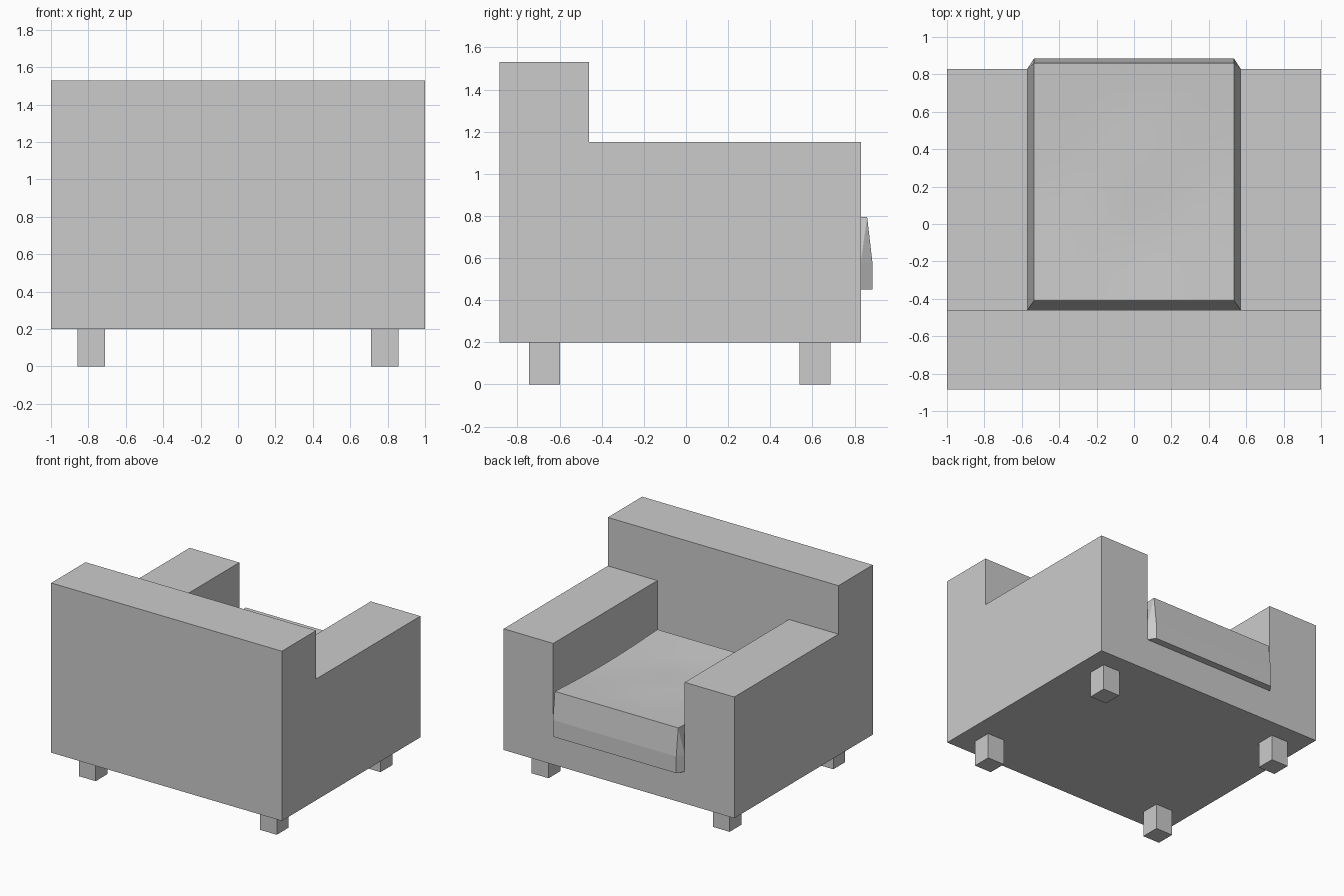
import bpy, bmesh, math

if "Cube" in bpy.data.objects:
    bpy.data.objects.remove(bpy.data.objects["Cube"])

def make_object(name, bm):
    bmesh.ops.recalc_face_normals(bm, faces=bm.faces)
    mesh = bpy.data.meshes.new(name)
    bm.to_mesh(mesh)
    bm.free()
    obj = bpy.data.objects.new(name, mesh)
    bpy.context.collection.objects.link(obj)
    return obj

def box(name, x0, x1, y0, y1, z0, z1):
    bm = bmesh.new()
    bmesh.ops.create_cube(bm, size=1)
    for v in bm.verts:
        v.co.x = x1 if v.co.x > 0 else x0
        v.co.y = y1 if v.co.y > 0 else y0
        v.co.z = z1 if v.co.z > 0 else z0
    return make_object(name, bm)

# Frame: L-shaped side profile extruded across the width
bm = bmesh.new()
profile = [(-0.885, 0.2), (0.83, 0.2), (0.83, 1.15),
           (-0.46, 1.15), (-0.46, 1.53), (-0.885, 1.53)]
face = bm.faces.new([bm.verts.new((-1, y, z)) for y, z in profile])
side = bmesh.ops.extrude_face_region(bm, geom=[face])
bmesh.ops.translate(bm, vec=(2, 0, 0),
                    verts=[g for g in side["geom"] if isinstance(g, bmesh.types.BMVert)])
frame = make_object("armchair_frame", bm)

# Cut the seat opening between the arms
cutter = box("seat_cutter", -0.57, 0.57, -0.46, 1.2, 0.45, 1.9)
cutter.hide_render = True
cut = frame.modifiers.new("seat_opening", "BOOLEAN")
cut.operation = "DIFFERENCE"
cut.solver = "EXACT"
cut.object = cutter
# Bake the cut so the cutter can go
bpy.context.view_layer.update()
baked = bpy.data.meshes.new_from_object(frame.evaluated_get(bpy.context.evaluated_depsgraph_get()))
frame.modifiers.clear()
frame.data = baked
bpy.data.objects.remove(cutter)

# Seat cushion: straight lower band, tapered upper band, softly dented top
bm = bmesh.new()
outline = [(-0.57, -0.46), (0.57, -0.46), (0.57, 0.83),
           (0.535, 0.885), (-0.535, 0.885), (-0.57, 0.83)]
low = [bm.verts.new((x, y, 0.45)) for x, y in outline]
mid = [bm.verts.new((x, y, 0.58)) for x, y in outline]
bm.faces.new(low)
for i in range(6):
    j = (i + 1) % 6
    bm.faces.new((low[i], low[j], mid[j], mid[i]))
N = 10
top = []
for r in range(N + 1):
    row = []
    for c in range(N + 1):
        u, v = c / N, r / N
        dent = math.sin(math.pi * v)
        ripple = math.sin(7 * u + 1) * math.sin(8 * v) * math.sin(math.pi * u)
        z = 0.795 - 0.02 * dent + 0.008 * ripple * dent
        row.append(bm.verts.new((-0.535 + 1.07 * u, -0.41 + 1.27 * v, z)))
    top.append(row)
for r in range(N):
    for c in range(N):
        f = bm.faces.new((top[r][c], top[r][c + 1], top[r + 1][c + 1], top[r + 1][c]))
        f.smooth = True
bm.faces.new([mid[0], mid[1]] + top[0][::-1])
bm.faces.new([mid[1], mid[2]] + [row[N] for row in reversed(top)])
bm.faces.new((mid[2], mid[3], top[N][N]))
bm.faces.new([mid[3], mid[4]] + top[N])
bm.faces.new((mid[4], mid[5], top[N][0]))
bm.faces.new([mid[5], mid[0]] + [row[0] for row in top])
make_object("seat_cushion", bm)

# Four square legs
for y, end in ((-0.672, "back"), (0.612, "front")):
    for x, hand in ((-0.785, "left"), (0.785, "right")):
        box(f"{end}_{hand}_leg", x - 0.073, x + 0.073, y - 0.073, y + 0.073, 0, 0.2)
